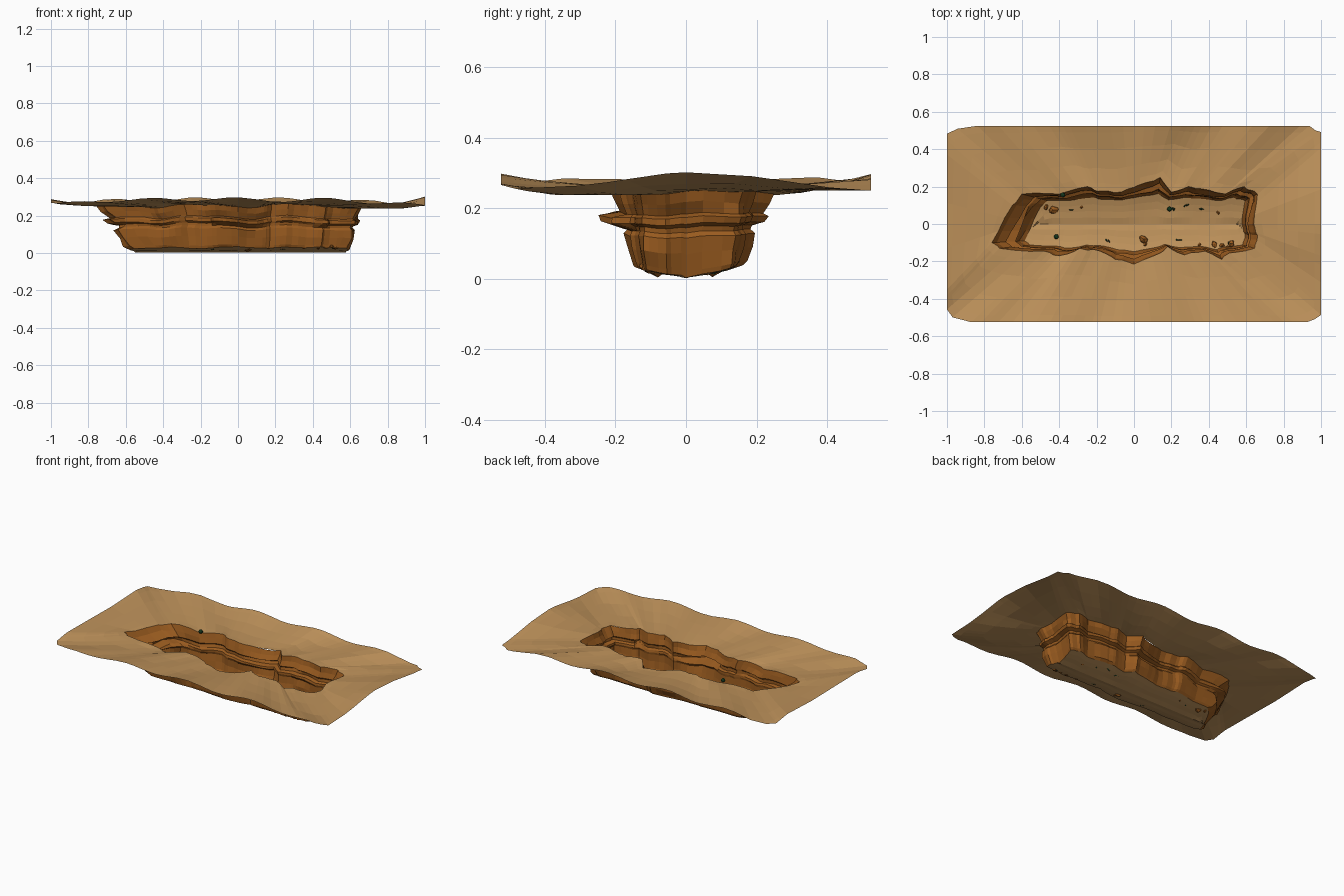
import bpy, math, random
from mathutils import Vector, noise

if "Cube" in bpy.data.objects:
    bpy.data.objects.remove(bpy.data.objects["Cube"])

random.seed(4)

def mat(name, col):
    m = bpy.data.materials.new(name)
    m.diffuse_color = (*col, 1)
    m.use_nodes = True
    m.node_tree.nodes["Principled BSDF"].inputs["Base Color"].default_value = m.diffuse_color
    return m

TAN = mat("sandy_ground", (0.52, 0.29, 0.105))
ORANGE = mat("canyon_rock", (0.32, 0.105, 0.014))
GREEN = mat("plant_green", (0.012, 0.06, 0.02))

def lerp(a, b, t):
    return a + (b - a) * t

def clamp(v, lo, hi):
    return max(lo, min(hi, v))

def wob(x, y, z=0.0, s=4.0):
    return noise.noise(Vector((x * s, y * s, z * s + 7.3)))

def loft(name, rings, material):
    """Closed rings of equal length joined by quads."""
    n = len(rings[0])
    verts = [p for r in rings for p in r]
    faces = [(k * n + i, k * n + (i + 1) % n, (k + 1) * n + (i + 1) % n, (k + 1) * n + i)
             for k in range(len(rings) - 1) for i in range(n)]
    me = bpy.data.meshes.new(name)
    me.from_pydata(verts, [], faces)
    me.materials.append(material)
    ob = bpy.data.objects.new(name, me)
    bpy.context.collection.objects.link(ob)
    return ob

# canyon rim, clockwise from the west tip
RIM = [(-.76, -.10), (-.65, .10), (-.60, .16), (-.40, .16), (-.25, .20), (-.19, .175),
       (-.07, .17), (.03, .21), (.14, .25), (.20, .17), (.29, .20), (.35, .19), (.49, .16),
       (.59, .20), (.66, .16), (.64, 0), (.66, -.06), (.645, -.13), (.51, -.155),
       (.47, -.19), (.38, -.145), (.27, -.165), (.18, -.12), (.14, -.155), (0, -.215),
       (-.10, -.19), (-.18, -.145), (-.29, -.13), (-.40, -.17), (-.48, -.145), (-.72, -.13)]
SUB = 3
rim = []
for i, (x, y) in enumerate(RIM):
    nx, ny = RIM[(i + 1) % len(RIM)]
    for k in range(SUB):
        j = 0.006 if k else 0
        rim.append((lerp(x, nx, k / SUB) + random.uniform(-j, j),
                    lerp(y, ny, k / SUB) + random.uniform(-j, j)))

def foot(x, y):
    """Floor outline point under a rim point."""
    fx = x * (.77 if x < -.5 else .90 if x > .55 else lerp(.86, .95, (x + .5) / 1.05))
    if abs(y) > .12:
        fy = math.copysign(.108 + .42 * (abs(y) - .12), y)
    else:
        fy = y * .9
    return fx, fy

def edge(x, y):
    """Outer border point reached from a rim point."""
    u, v = clamp(x / .69, -1, 1), clamp(y / .15, -.8, .8)
    m = max(abs(u), abs(v))
    u, v = u / m, v / m
    c = .97 if abs(u) > .95 and abs(v) > .95 else 1
    return u * c, v * .525 * c

def rim_z(x, y):
    return .252 + .022 * wob(x, y, 0, 6)

def edge_z(x, y):
    drop = (abs(x) * abs(y) / .525) ** 3
    return .287 - .035 * drop + .011 * math.sin(14 * x + 9 * y) + .012 * wob(x, y, 1, 3)

# plateau sheet, running from the rim to the border
rings = []
for f in (0, .12, .35, .65, .9, 1):
    r = []
    for i, (x, y) in enumerate(rim):
        ex, ey = edge(x, y)
        px, py = lerp(x, ex, f), lerp(y, ey, f)
        z = lerp(rim_z(x, y), edge_z(ex, ey), f)
        z += .018 * wob(ex, ey, 3, 5) * math.sin(math.pi * f) - .006 * math.sin(math.pi * f)
        r.append((px, py, clamp(z, .238, .31)))
    rings.append(r)
loft("plateau", rings, TAN)

# stratified canyon walls: (height fraction, outward fraction)
STRATA = [(0, 0), (.06, .14), (.25, .36), (.44, .45), (.50, .30), (.56, .36), (.60, .74),
          (.68, .78), (.72, .55), (.86, .80), (1, 1)]

def floor_z(x, y):
    return .003 + 1.3 * y * y + .006 * (1 + wob(x, y, 0, 5)) * (abs(y) > .01)

rings = []
for k, (h, o) in enumerate(STRATA):
    r = []
    for x, y in rim:
        fx, fy = foot(x, y)
        t = o
        if 0 < h < 1:
            t += .22 * wob(x, y, h, 7)
            if y < -.17 and .55 < h < .7:
                t += .6                      # overhung niches on the south side
        z0 = floor_z(fx, fy)
        hh = h + (.05 * wob(x, y, 2, 5) if 0 < h < 1 and k > 1 else 0)
        r.append((lerp(fx, x, t), lerp(fy, y, t), lerp(z0, rim_z(x, y), hh)))
    rings.append(r)
loft("canyon_walls", rings, ORANGE)

# sandy floor collapsing to a centre line
rings = []
for f in (1, .75, .5, .25, 0):
    r = []
    for x, y in rim:
        fx, fy = foot(x, y)
        px, py = fx * lerp(.94, 1, f), fy * f
        r.append((px, py, max(0, floor_z(px, py))))
    rings.append(r)
loft("canyon_floor", rings, TAN)

# fallen boulders: x, y, radius
ROCKS = [(-.43, .075, .032), (-.47, .09, .018), (.05, -.08, .030), (.06, -.105, .016),
         (.43, -.11, .022), (.47, -.115, .016), (.52, -.105, .024), (.50, -.125, .014),
         (.35, -.11, .012), (.45, .06, .011), (-.28, .09, .010)]
for i, (x, y, s) in enumerate(ROCKS):
    bpy.ops.mesh.primitive_ico_sphere_add(subdivisions=1, radius=s,
                                          location=(x, y, floor_z(x, y) + s * .35),
                                          rotation=(0, 0, i * 1.3))
    ob = bpy.context.object
    ob.name = f"boulder_{i}"
    ob.scale = (1, .75, .7)
    for v in ob.data.vertices:
        v.co *= random.uniform(.75, 1.1)
    ob.data.materials.append(ORANGE)

# round bushes
for i, (x, y, z) in enumerate([(-.38, .155, .262), (-.415, -.068, .03), (.19, .08, .03)]):
    bpy.ops.mesh.primitive_ico_sphere_add(subdivisions=2, radius=.013, location=(x, y, z))
    bpy.context.object.name = f"bush_{i}"
    bpy.context.object.data.materials.append(GREEN)

# small spiky plants
for i, (x, y) in enumerate([(-.335, .075), (.21, .08), (-.14, -.09), (.24, -.085),
                            (.28, .10), (.51, -.10), (.36, .08)]):
    z = floor_z(x, y)
    for a in (-.5, 0, .5):
        bpy.ops.mesh.primitive_cone_add(vertices=5, radius1=.004, radius2=.001, depth=.03,
                                        location=(x + a * .012, y, z + .013),
                                        rotation=(0, a, i))
        bpy.context.object.name = f"spiky_plant_{i}"
        bpy.context.object.data.materials.append(GREEN)
